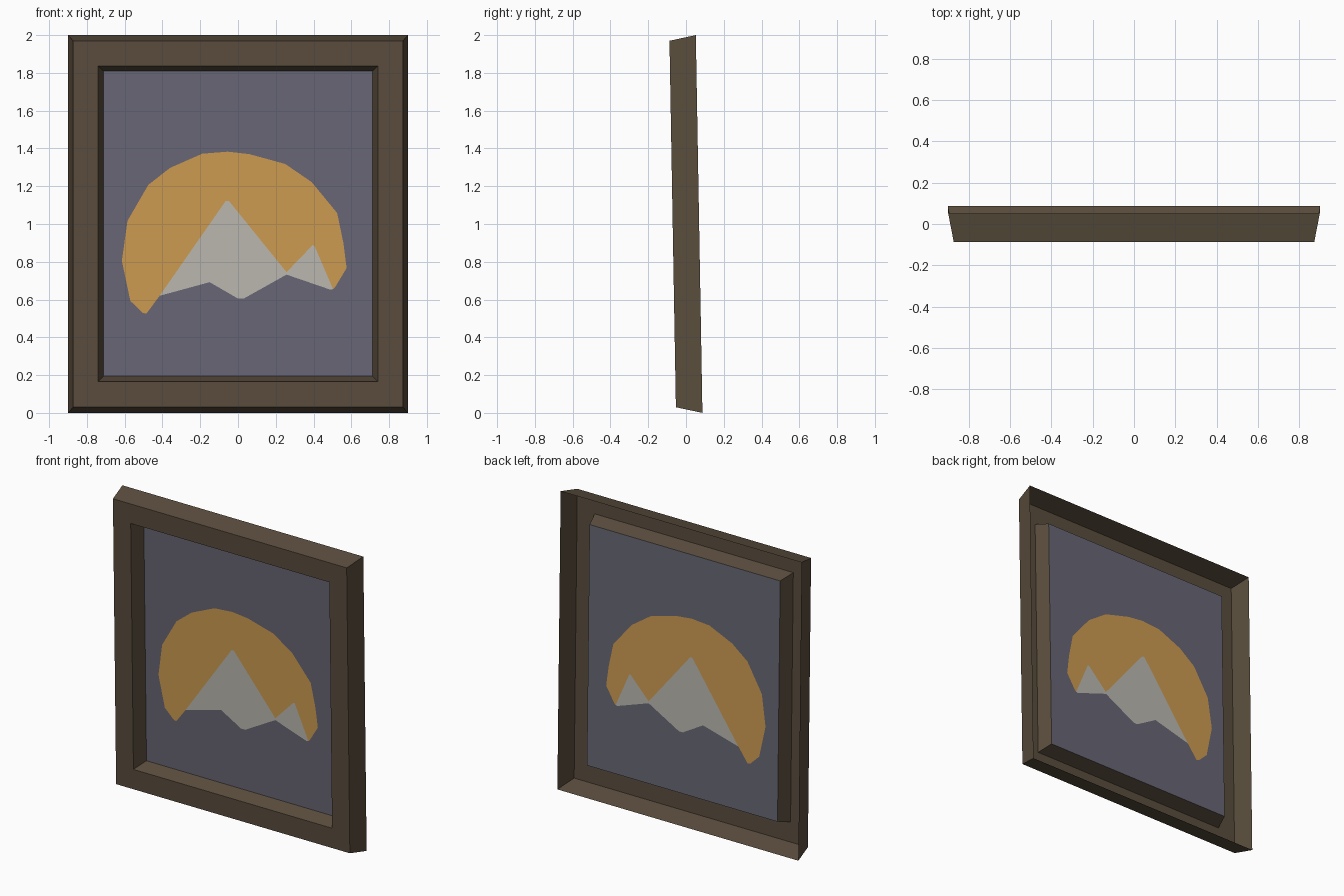
import bpy, bmesh

if "Cube" in bpy.data.objects:
    bpy.data.objects.remove(bpy.data.objects["Cube"])


def material(name, rgb):
    # sRGB 0-255 to linear
    lin = [((c / 255 + 0.055) / 1.055) ** 2.4 for c in rgb]
    m = bpy.data.materials.new(name)
    m.diffuse_color = (*lin, 1)
    m.use_nodes = True
    m.node_tree.nodes["Principled BSDF"].inputs["Base Color"].default_value = m.diffuse_color
    return m


def place(x, z, depth):
    # the whole picture leans forward by one degree
    return (x, -0.053 + depth - 0.0175 * z, z)


def finish(bm, name, mats):
    bm.normal_update()
    for f in bm.faces:
        f.smooth = False
    me = bpy.data.meshes.new(name)
    bm.to_mesh(me)
    bm.free()
    for m in mats:
        me.materials.append(m)
    ob = bpy.data.objects.new(name, me)
    bpy.context.collection.objects.link(ob)


wood = material("brown wood", (90, 77, 61))
canvas = material("grey blue canvas", (104, 103, 117))
orange = material("orange sun", (206, 156, 82))
pale = material("pale mountain", (187, 185, 176))


def rect(bm, hw, z0, z1, d):
    return [bm.verts.new(place(x, z, d))
            for x, z in ((-hw, z0), (hw, z0), (hw, z1), (-hw, z1))]


# Frame: open-backed shell of outer wall, front ring and inner wall
bm = bmesh.new()
rings = [rect(bm, *r) for r in ((0.90, 0.0, 2.0, 0.14), (0.873, 0.03, 1.97, 0.0),
                                (0.742, 0.165, 1.837, 0.0), (0.712, 0.195, 1.81, 0.097))]
for a, b in zip(rings, rings[1:]):
    for i in range(4):
        j = (i + 1) % 4
        bm.faces.new((a[i], a[j], b[j], b[i]))
finish(bm, "picture_frame", [wood])

# Painting: one flat sheet split into canvas, sun and mountains
sun_arc = [(-.485, .525), (-.505, .53), (-.57, .593), (-.615, .805), (-.585, 1.017),
           (-.475, 1.207), (-.36, 1.297), (-.19, 1.372), (-.055, 1.383), (.06, 1.37),
           (.25, 1.318), (.39, 1.222), (.525, 1.058), (.558, .90), (.575, .767),
           (.515, .667)]
ridge = [(.503, .655), (.405, .884), (.395, .888), (.257, .745),
         (-.048, 1.122), (-.065, 1.122), (-.415, .62)]
foot = [(-.15, .692), (0, .605), (.03, .605), (.257, .732), (.49, .652)]

bm = bmesh.new()
D = 0.097
border = rect(bm, 0.712, 0.195, 1.81, D)
arc_v, ridge_v, foot_v = ([bm.verts.new(place(x, z, D)) for x, z in pts]
                          for pts in (sun_arc, ridge, foot))
# outline of sun plus mountains is the hole in the canvas
outline = arc_v + [ridge_v[0]] + foot_v[::-1] + [ridge_v[-1]]
edges = []
for loop in (border, outline):
    for i, v in enumerate(loop):
        edges.append(bm.edges.new((v, loop[(i + 1) % len(loop)])))
bmesh.ops.triangle_fill(bm, use_beauty=True, edges=edges, normal=(0, -1, -0.0175))
bm.faces.new(arc_v + ridge_v).material_index = 1
bm.faces.new(ridge_v + foot_v).material_index = 2
bm.normal_update()
for f in bm.faces:
    if f.normal.y > 0:
        f.normal_flip()
finish(bm, "painting", [canvas, orange, pale])
